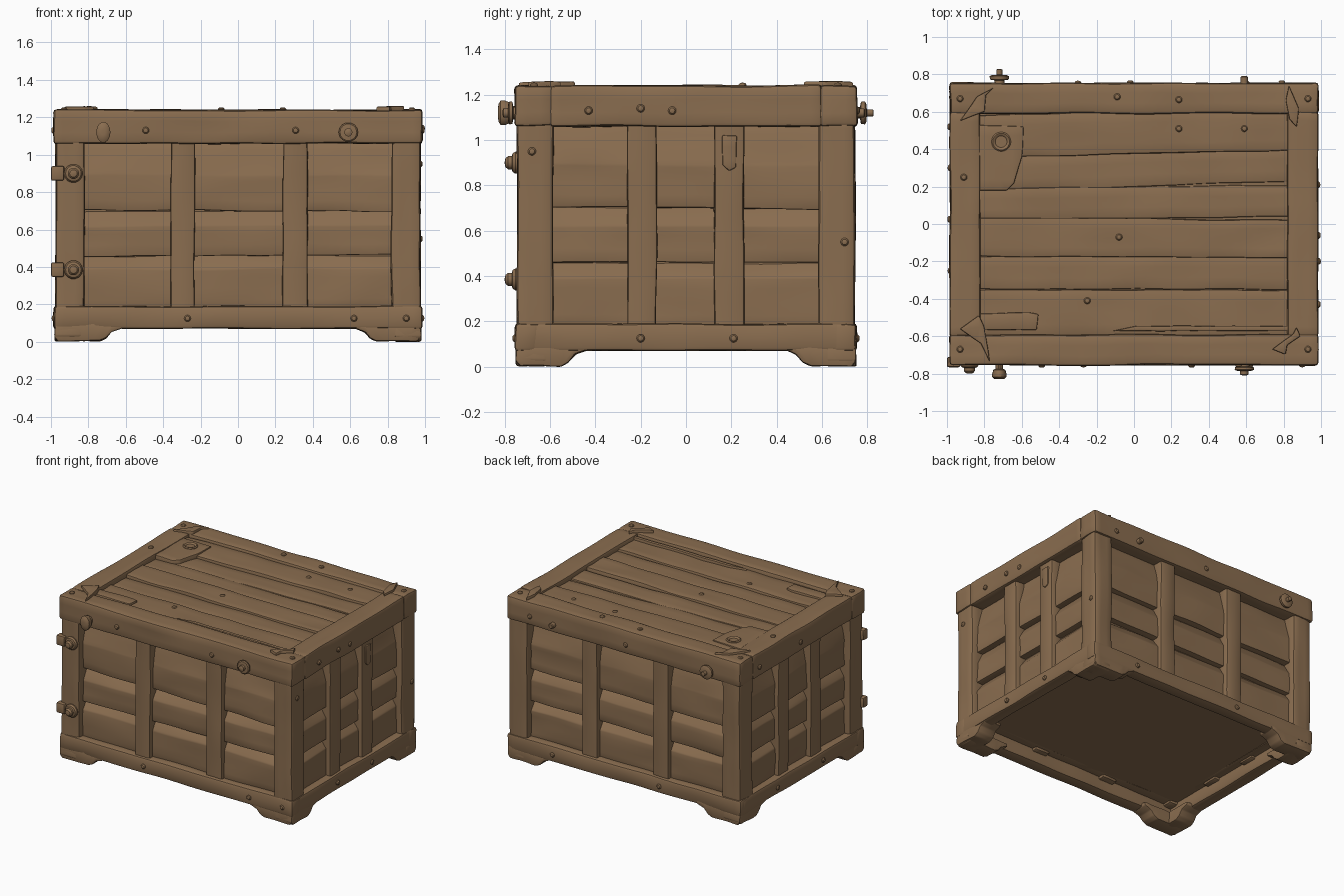
import bpy, bmesh, math, random
from mathutils import Matrix, Vector, noise

if "Cube" in bpy.data.objects:
    bpy.data.objects.remove(bpy.data.objects["Cube"])

random.seed(4)
wood_mat = bpy.data.materials.new("worn brown wood")
wood_mat.diffuse_color = (0.254, 0.153, 0.079, 1)
wood_mat.use_nodes = True
wood_mat.node_tree.nodes["Principled BSDF"].inputs["Base Color"].default_value = wood_mat.diffuse_color

I = Matrix.Identity(4)
UP = Matrix.Rotation(-math.pi / 2, 4, 'Y')      # extrude axis x -> z
DEEP = Matrix.Rotation(math.pi / 2, 4, 'Z')     # extrude axis x -> y


def finish(name, bm, M):
    bmesh.ops.recalc_face_normals(bm, faces=bm.faces)
    bm.transform(M)
    me = bpy.data.meshes.new(name)
    bm.to_mesh(me)
    bm.free()
    me.materials.append(wood_mat)
    ob = bpy.data.objects.new(name, me)
    bpy.context.collection.objects.link(ob)
    return ob


def wood(name, profile, a, b, M=I, bevel=0.012, wob=0.007, step=0.05):
    """Extrude a (y, z) profile along x, round its edges and carve it a little."""
    bm = bmesh.new()
    lo = [bm.verts.new((a, y, z)) for y, z in profile]
    hi = [bm.verts.new((b, y, z)) for y, z in profile]
    bm.faces.new(lo)
    bm.faces.new(hi)
    n = len(profile)
    for i in range(n):
        j = (i + 1) % n
        bm.faces.new((lo[i], lo[j], hi[j], hi[i]))
    bmesh.ops.recalc_face_normals(bm, faces=bm.faces)
    if bevel:
        bmesh.ops.bevel(bm, geom=list(bm.edges), offset=bevel, segments=2,
                        profile=0.5, affect='EDGES', clamp_overlap=True)
    if wob:
        for ax in range(3):
            c = [v.co[ax] for v in bm.verts]
            cuts = int((max(c) - min(c)) / step)
            for i in range(1, cuts):
                p, q = Vector(), Vector()
                p[ax] = min(c) + (max(c) - min(c)) * i / cuts
                q[ax] = 1
                bmesh.ops.bisect_plane(bm, geom=bm.verts[:] + bm.edges[:] + bm.faces[:],
                                       plane_co=p, plane_no=q, dist=1e-5)
        seed = Vector([random.uniform(0, 50) for _ in range(3)])
        for v in bm.verts:
            s = Vector((v.co.x * 3, v.co.y * 8, v.co.z * 8)) + seed
            v.co += noise.noise_vector(s) * wob
    return finish(name, bm, M)


def box(name, x, y, z, M=I, grain='x', **kw):
    if grain == 'x':
        return wood(name, [(y[0], z[0]), (y[1], z[0]), (y[1], z[1]), (y[0], z[1])], *x, M, **kw)
    pts = [(y[0], -x[0]), (y[1], -x[0]), (y[1], -x[1]), (y[0], -x[1])]
    return wood(name, pts, *z, M @ UP, **kw)


def plate(name, pts, z0, z1, M=I, bevel=0.006, wob=0.004):
    """Flat outline given as (x, y), standing from z0 to z1."""
    return wood(name, [(y, -x) for x, y in pts], z0, z1, M @ UP, bevel, wob)


def lathe(name, profile, M, sides=14):
    """Turn a (radius, height) profile round local z."""
    bm = bmesh.new()
    rings = [[bm.verts.new((r * math.cos(2 * math.pi * i / sides),
                            r * math.sin(2 * math.pi * i / sides), h)) for i in range(sides)]
             for r, h in profile]
    for p, q in zip(rings, rings[1:]):
        for i in range(sides):
            j = (i + 1) % sides
            bm.faces.new((p[i], p[j], q[j], q[i]))
    bm.faces.new(rings[0])
    bm.faces.new(rings[-1])
    return finish(name, bm, M)


# inner body behind the planks
box("inner_body", (-.875, .875), (-.645, .645), (.17, 1.19), bevel=0, wob=0)

# lapped wall planks: face, slope back, underside
LAPS = [(.17, .39, .46), (.46, .62, .70), (.70, .89, 1.08)]
SIDES = [("front", .975, .745, (-.295, .305), (-.27, .9, .62)),
         ("right", .745, .975, (-.195, .19), (-.2, .21)),
         ("back", .975, .745, (-.305, .295), (.3, -.6)),
         ("left", .745, .975, (-.19, .195), (.25, -.3))]
NAIL = [(.018, -.01), (.018, .004), (.012, .011), (.004, .013)]
OUT = Matrix.Rotation(math.pi / 2, 4, 'X')      # local z -> -y

for k, (side, H, D, stiles, nails) in enumerate(SIDES):
    W = Matrix.Rotation(k * math.pi / 2, 4, 'Z')
    for i, (z0, z1, z2) in enumerate(LAPS):
        f, r = -(D - .05), -(D - .097)
        tilt = Matrix.Rotation(random.uniform(-.008, .008), 4, 'Y')
        wood(f"{side}_plank_{i}", [(f, z0), (f, z1), (r, z2), (r + .06, z2), (r + .06, z0)],
             -H + .1, H - .1, W @ tilt, bevel=.006, wob=.009)
    # upright battens
    for i, u in enumerate(stiles):
        box(f"{side}_batten_{i}", (u - .065, u + .065), (-(D - .015), -(D - .13)),
            (.15, 1.1), W, 'z')
    # lid rail and base rail: long ones run over the corners
    e = H + .01 if k % 2 == 0 else H - .145
    box(f"{side}_lid_rail", (-e, e), (-(D + .01), -(D - .155)), (1.06, 1.24), W, bevel=.016)
    e = H + .01 if k % 2 == 0 else H - .02
    box(f"{side}_base_rail", (-e, e), (-(D + .008), -(D - .09)), (.07, .19), W, bevel=.016)
    # nails in the rails
    for i, u in enumerate(nails):
        lathe(f"{side}_base_nail_{i}", NAIL, W @ Matrix.Translation((u, -D - .008, .125)) @ OUT)
        lathe(f"{side}_lid_nail_{i}", NAIL,
              W @ Matrix.Translation((u * .9 - .25, -D - .01, 1.13)) @ OUT)

# corner posts and shaped feet
for sx in (-1, 1):
    for sy in (-1, 1):
        tag = ("left" if sx < 0 else "right") + ("_front" if sy < 0 else "_back")
        box(f"{tag}_post", sorted((sx * .82, sx * .975)), sorted((sy * .585, sy * .745)),
            (.15, 1.1), grain='z', bevel=.018)

        def foot(o, i):
            return [(o, .10), (o + .006, .03), (o - .015, .004), (i + .09, .004),
                    (i + .055, .02), (i + .025, .055), (i - .03, .075), (i - .03, .10)]
        wood(f"{tag}_foot_x", [(-sx * p, z) for p, z in foot(.975, .65)],
             *sorted((sy * .62, sy * .75)), DEEP, bevel=.008)
        wood(f"{tag}_foot_y", [(sy * p, z) for p, z in foot(.745, .46)],
             *sorted((sx * .84, sx * .98)), bevel=.008)

# lid boards: y range, top height, slight turn
BOARDS = [(-.60, -.352, 1.212, 0), (-.348, -.172, 1.2, 0), (-.178, .027, 1.218, -.004),
          (.03, .2, 1.203, .012), (.2, .385, 1.198, .03), (.375, .60, 1.22, .025)]
for i, (y0, y1, top, turn) in enumerate(BOARDS):
    box(f"lid_board_{i}", (-.85, .87), (y0, y1), (1.15, top),
        Matrix.Rotation(turn, 4, 'Z'), bevel=.008, wob=.008)

# patch with a dimple and splinters on the lid
plate("lid_patch", [(-.83, .18), (-.68, .18), (-.64, .22), (-.6, .36), (-.59, .52), (-.83, .53)],
      1.17, 1.232)
lathe("patch_dimple", [(.052, 1.2), (.052, 1.235), (.045, 1.241), (.036, 1.238), (.026, 1.225),
                       (.004, 1.22)], Matrix.Translation((-.71, .44, 0)), 20)
plate("lid_front_strip", [(-.83, -.565), (-.52, -.565), (-.51, -.48), (-.56, -.47), (-.83, -.48)],
      1.18, 1.226)
plate("lid_long_splinter", [(-.12, -.572), (.84, -.572), (.84, -.545), (.02, -.545)], 1.18, 1.23)

# raised splinter wedges over the lid corners
plate("corner_wedge_left_back", [(-.93, .55), (-.8, .6), (-.79, .69), (-.75, .73), (-.84, .68)],
      1.22, 1.258)
plate("corner_wedge_right_back", [(.83, .74), (.81, .66), (.83, .56), (.87, .52), (.88, .62)],
      1.22, 1.258)
plate("corner_wedge_left_front", [(-.93, -.56), (-.83, -.49), (-.8, -.55), (-.77, -.74),
                                  (-.82, -.64)], 1.22, 1.258)
plate("corner_wedge_right_front", [(.74, -.67), (.85, -.59), (.87, -.55), (.89, -.6), (.82, -.65),
                                   (.81, -.7)], 1.22, 1.258)

# nails on the lid
for i, (x, y, z) in enumerate([(-.09, .68, 1.24), (.24, .665, 1.24), (.24, .51, 1.218),
                               (.59, .51, 1.218), (-.91, .25, 1.24), (-.93, .67, 1.24),
                               (.93, .67, 1.24), (-.93, -.67, 1.24), (.93, -.67, 1.24),
                               (-.08, -.07, 1.215), (-.25, -.41, 1.21)]):
    lathe(f"lid_nail_{i}", NAIL, Matrix.Translation((x, y, z)))

# chipped splinter on the right side batten
wood("right_splinter", [(.16, 1.02), (.16, .89), (.19, .865), (.22, .88), (.225, 1.02)],
     .94, .968, bevel=.006, wob=.004)

# bolts: (radius, height) from the wall
KNOB = [(.022, -.02), (.022, .025), (.034, .03), (.04, .05), (.04, .068), (.028, .078), (.01, .08)]
DISC = [(.028, -.01), (.026, .012), (.05, .016), (.052, .028), (.045, .034), (.022, .036),
        (.022, .055), (.01, .06)]
STUD = [(.048, -.02), (.05, .008), (.042, .02), (.03, .024), (.03, .04), (.02, .052), (.006, .055)]
PEG = [(.02, -.02), (.02, .035), (.014, .04)]
LONG = [(.028, -.01), (.026, .018), (.05, .022), (.052, .04), (.04, .046), (.016, .048), (.016, .075),
        (.01, .078)]
BACK = Matrix.Rotation(math.pi, 4, 'Z') @ OUT
stretch = Matrix.Diagonal((.95, 1.4, 1, 1))
lathe("front_oval_bolt", KNOB, Matrix.Translation((-.72, -.75, 1.12)) @ OUT @ stretch)
lathe("front_disc_bolt", DISC, Matrix.Translation((.59, -.75, 1.12)) @ OUT)
lathe("back_long_bolt", LONG, Matrix.Translation((-.72, .75, 1.12)) @ BACK)
lathe("back_peg", PEG, Matrix.Translation((.59, .75, 1.12)) @ BACK)
for name, z in (("lower", .385), ("upper", .9)):
    lathe(f"{name}_stud", STUD, Matrix.Translation((-.88, -.745, z)) @ OUT)
    # square pegs by the front left corner
    box(f"{name}_corner_peg", (-1.0, -.93), (-.765, -.71), (z - .038, z + .038),
        bevel=.01, wob=.003)
# small knots on the right side posts
for i, (y, z) in enumerate([(.7, .55), (-.68, .95), (-.2, 1.14)]):
    lathe(f"right_knot_{i}", NAIL, Matrix.Translation((.974 + .012 * (z > 1.1), y, z))
          @ Matrix.Rotation(math.pi / 2, 4, 'Y'))

# soft shading with crisp edges
bpy.ops.object.select_all(action='SELECT')
bpy.context.view_layer.objects.active = bpy.context.selected_objects[0]
bpy.ops.object.shade_smooth_by_angle(angle=math.radians(35))
